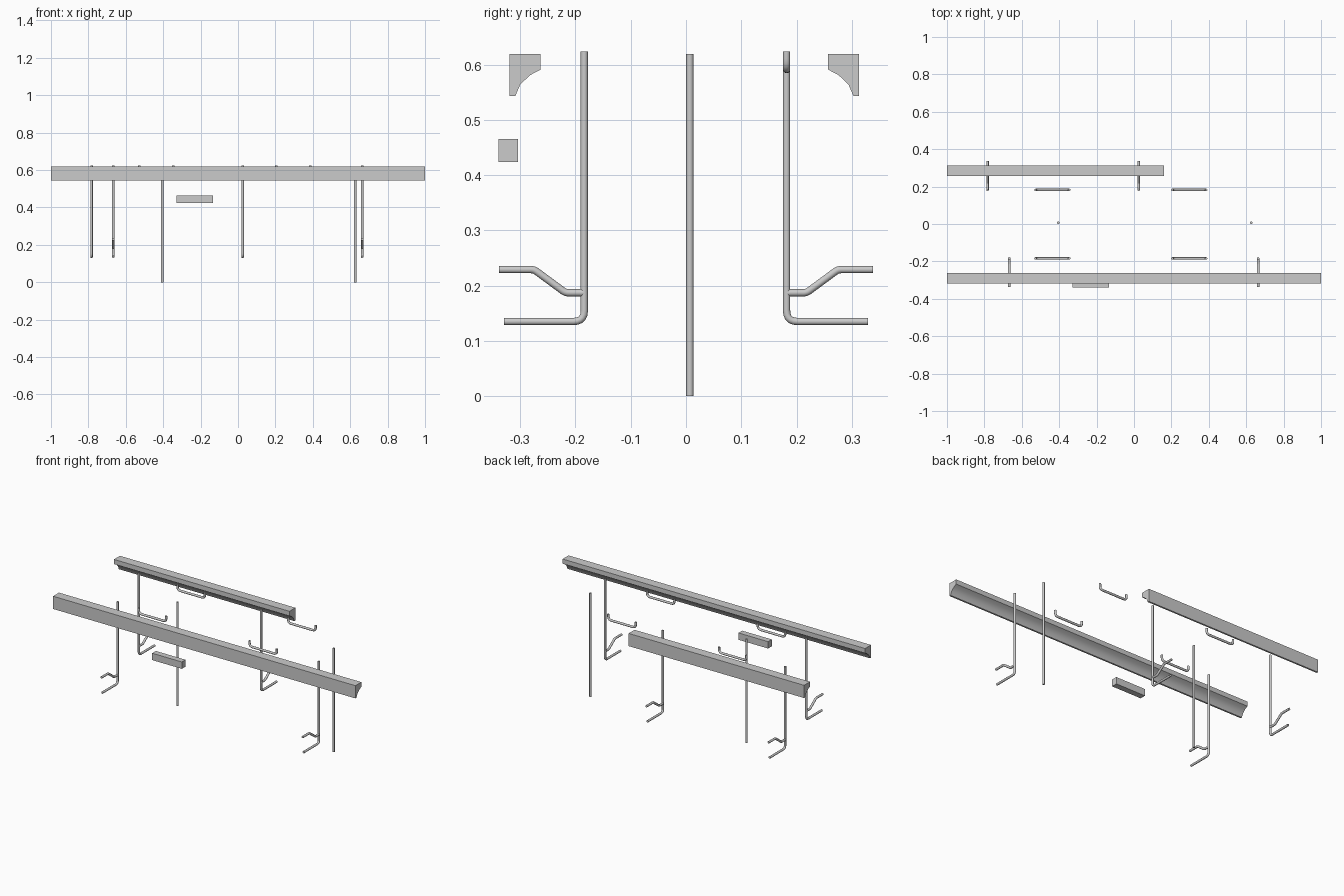
import bpy
import bmesh
import math
from mathutils import Vector

if "Cube" in bpy.data.objects:
    bpy.data.objects.remove(bpy.data.objects["Cube"])


def finish(obj, angle=35):
    bpy.ops.object.select_all(action='DESELECT')
    obj.select_set(True)
    bpy.context.view_layer.objects.active = obj
    if obj.type == 'CURVE':
        bpy.ops.object.convert(target='MESH')
    bpy.ops.object.shade_smooth_by_angle(angle=math.radians(angle))


def rounded(points, r, steps=5):
    """Replace each inner corner of a path by a small arc."""
    pts = [Vector(p) for p in points]
    out = [pts[0]]
    for a, b, c in zip(pts, pts[1:], pts[2:]):
        p, q = b + (a - b).normalized() * r, b + (c - b).normalized() * r
        for i in range(steps + 1):
            t = i / steps
            out.append(p * (1 - t) ** 2 + b * 2 * t * (1 - t) + q * t * t)
    return out + [pts[-1]]


def rod(name, points, corner=0.02, radius=0.0066):
    path = rounded(points, corner)
    cu = bpy.data.curves.new(name, 'CURVE')
    cu.dimensions = '3D'
    cu.bevel_depth = radius
    cu.bevel_resolution = 4
    cu.use_fill_caps = True
    sp = cu.splines.new('POLY')
    sp.points.add(len(path) - 1)
    for pt, co in zip(sp.points, path):
        pt.co = (*co, 1)
    obj = bpy.data.objects.new(name, cu)
    bpy.context.collection.objects.link(obj)
    finish(obj, 50)


def extrusion(name, profile, x0, x1):
    """Sweep a (y, z) profile along x."""
    bm = bmesh.new()
    face = bm.faces.new([bm.verts.new((x0, y, z)) for y, z in profile])
    new = bmesh.ops.extrude_face_region(bm, geom=[face])['geom']
    bmesh.ops.translate(bm, vec=(x1 - x0, 0, 0),
                        verts=[v for v in new if isinstance(v, bmesh.types.BMVert)])
    bmesh.ops.recalc_face_normals(bm, faces=bm.faces)
    me = bpy.data.meshes.new(name)
    bm.to_mesh(me)
    bm.free()
    obj = bpy.data.objects.new(name, me)
    bpy.context.collection.objects.link(obj)
    finish(obj)


# Long top rails with a coved inner underside
cove = [(0.319, 0.619), (0.263, 0.619), (0.263, 0.591), (0.282, 0.581),
        (0.300, 0.564), (0.309, 0.543), (0.319, 0.543)]
extrusion("front_rail", [(-y, z) for y, z in cove], -1.0, 1.0)
extrusion("back_rail", [(y - 0.006, z) for y, z in cove], -1.0, 0.16)

# Small block below the front rail
extrusion("front_block", [(-0.339, 0.424), (-0.304, 0.424),
                          (-0.304, 0.465), (-0.339, 0.465)], -0.33, -0.134)

# Footrest hangers (post with foot, plus cranked arm) and U handles
for side, s, y, xs in (("front", -1, -0.184, (-0.667, 0.664)),
                       ("back", 1, 0.182, (-0.783, 0.025))):
    for i, x in enumerate(xs, 1):
        rod(f"{side}_hanger_{i}", [(x, y, 0.624), (x, y, 0.135), (x, s * 0.329, 0.135)])
        rod(f"{side}_arm_{i}", [(x, y, 0.187), (x, s * 0.218, 0.187),
                                (x, s * 0.275, 0.229), (x, s * 0.338, 0.229)], 0.006)
    for i, (xa, xb) in enumerate(((-0.527, -0.346), (0.205, 0.386)), 1):
        rod(f"{side}_handle_{i}", [(xa, y, 0.624), (xa, y, 0.591),
                                   (xb, y, 0.591), (xb, y, 0.624)])

# Straight centre poles
for i, x in enumerate((-0.405, 0.627), 1):
    rod(f"centre_pole_{i}", [(x, 0.007, 0.0), (x, 0.007, 0.619)])
